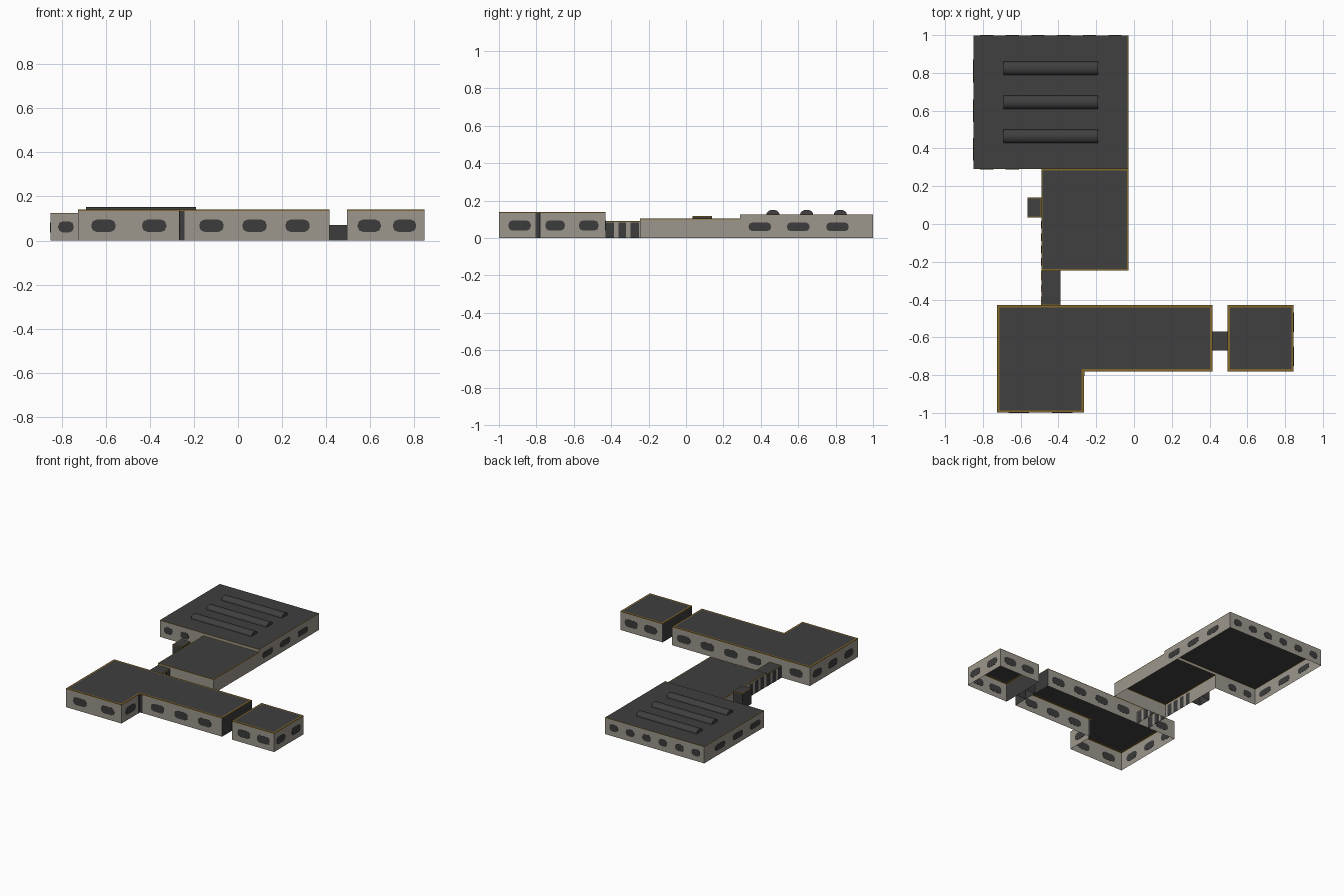
import bpy, bmesh, math
from mathutils import Vector

if "Cube" in bpy.data.objects:
    bpy.data.objects.remove(bpy.data.objects["Cube"])


def material(name, col):
    m = bpy.data.materials.new(name)
    m.diffuse_color = (*col, 1)
    m.use_nodes = True
    m.node_tree.nodes["Principled BSDF"].inputs["Base Color"].default_value = m.diffuse_color
    return m


WALL = material("warm_grey_wall", (0.335, 0.305, 0.265))
ROOF = material("charcoal_roof", (0.05, 0.05, 0.05))
GLASS = material("dark_glass", (0.045, 0.045, 0.045))
GOLD = material("gold_trim", (0.23, 0.14, 0.025))


def finish(bm, name, mats):
    bmesh.ops.recalc_face_normals(bm, faces=bm.faces[:])
    me = bpy.data.meshes.new(name)
    bm.to_mesh(me)
    bm.free()
    for m in mats:
        me.materials.append(m)
    ob = bpy.data.objects.new(name, me)
    bpy.context.collection.objects.link(ob)
    return ob


def walls(name, pts, h, z0=0.0, closed=True, mat=WALL, trim=0.005, dark=()):
    """Thin wall sheet along a plan outline, with a gold band at the top."""
    bm = bmesh.new()
    rows = [[bm.verts.new((x, y, z)) for x, y in pts] for z in (z0, h - trim, h)]
    n = len(pts)
    for k in range(2):
        for i in range(n if closed else n - 1):
            j = (i + 1) % n
            f = bm.faces.new((rows[k][i], rows[k][j], rows[k + 1][j], rows[k + 1][i]))
            f.material_index = 1 if k else (2 if i in dark else 0)
    return finish(bm, name, [mat, GOLD, GLASS])


def roof(name, pts, h, rim):
    """Flat roof with a gold rim inset around its edge."""
    bm = bmesh.new()
    f = bm.faces.new([bm.verts.new((x, y, h)) for x, y in pts])
    f.normal_update()
    ring = bmesh.ops.inset_region(bm, faces=[f], thickness=rim, use_boundary=True,
                                  use_even_offset=True)
    for r in ring["faces"]:
        r.material_index = 1
    return finish(bm, name, [ROOF, GOLD])


def rect(x0, x1, y0, y1):
    return [(x0, y0), (x1, y0), (x1, y1), (x0, y1)]


def box(name, x0, x1, y0, y1, z0, z1, mat):
    bm = bmesh.new()
    bmesh.ops.create_cube(bm, size=1)
    for v in bm.verts:
        v.co = Vector(((x0, x1)[v.co.x > 0], (y0, y1)[v.co.y > 0], (z0, z1)[v.co.z > 0]))
    return finish(bm, name, [mat])


def windows(name, axis, at, centres, w, h, z):
    """Rounded window plates passing through a wall; axis is the wall normal."""
    bm = bmesh.new()
    r, t = h * 0.42, 0.0015
    for c in centres:
        out = []
        for q, (sx, sz) in enumerate(((1, 1), (-1, 1), (-1, -1), (1, -1))):
            for k in range(3):
                a = math.radians(90 * q + 45 * k)
                out.append((c + sx * (w / 2 - r) + r * math.cos(a),
                            z + sz * (h / 2 - r) + r * math.sin(a)))
        rings = []
        for d in (at - t, at + t):
            rings.append([bm.verts.new((u, d, v) if axis == "y" else (d, u, v)) for u, v in out])
        bm.faces.new(rings[0])
        bm.faces.new(rings[1])
        for i in range(12):
            j = (i + 1) % 12
            bm.faces.new((rings[0][i], rings[0][j], rings[1][j], rings[1][i]))
    return finish(bm, name, [GLASS])


# North hall, open below and joined to the middle hall
walls("north_hall_walls", [(-0.03, 0.29), (-0.03, 0.9985), (-0.85, 0.9985), (-0.85, 0.29), (-0.49, 0.29)],
      0.125, closed=False, trim=0.003)
walls("north_hall_step", [(-0.49, 0.29), (-0.03, 0.29)], 0.125, z0=0.105, closed=False, trim=0.003)
roof("north_hall_roof", rect(-0.85, -0.03, 0.29, 0.9985), 0.125, 0.004)
sides = (0.395, 0.60, 0.81)
windows("north_hall_right_windows", "x", -0.03, sides, 0.12, 0.045, 0.06)
windows("north_hall_left_windows", "x", -0.85, sides, 0.12, 0.045, 0.06)
windows("north_hall_back_windows", "y", 0.9985, [-0.78 + 0.136 * i for i in range(6)], 0.07, 0.05, 0.062)
windows("north_hall_front_windows", "y", 0.29, (-0.78, -0.645), 0.07, 0.05, 0.062)

# Barrel skylights on the north roof
for n, y in enumerate((0.465, 0.645, 0.825)):
    bm = bmesh.new()
    ends = []
    for x in (-0.69, -0.19):
        ends.append([bm.verts.new((x, y + 0.035 * math.cos(math.pi * i / 12),
                                   0.125 + 0.026 * math.sin(math.pi * i / 12))) for i in range(13)])
    for i in range(12):
        bm.faces.new((ends[0][i], ends[0][i + 1], ends[1][i + 1], ends[1][i])).smooth = True
    for e in ends:
        bm.faces.new(e)
    finish(bm, f"skylight_{n + 1}", [ROOF])

# Middle hall
walls("middle_hall_walls", [(-0.49, 0.29), (-0.49, -0.245), (-0.03, -0.245), (-0.03, 0.29)],
      0.105, closed=False)
roof("middle_hall_roof", rect(-0.49, -0.03, -0.245, 0.29), 0.105, 0.006)
for i, y in enumerate((-0.20, -0.135, -0.07, -0.005)):
    box(f"middle_hall_tall_window_{i + 1}", -0.4915, -0.4885, y - 0.02, y + 0.02, 0.004, 0.09, GLASS)

# Side porch
walls("side_porch_walls", rect(-0.565, -0.49, 0.035, 0.14), 0.118, mat=GLASS)
roof("side_porch_roof", rect(-0.565, -0.49, 0.035, 0.14), 0.118, 0.005)

# Colonnade passage between middle hall and main wing
for n, x in (("left", -0.49), ("right", -0.39)):
    walls(f"passage_{n}_wall", [(x, -0.43), (x, -0.245)], 0.09, closed=False)
    for i, (a, b) in enumerate(((-0.428, -0.385), (-0.36, -0.322), (-0.298, -0.25))):
        box(f"passage_{n}_glass_{i + 1}", x - 0.0015, x + 0.0015, a, b, 0, 0.083, GLASS)
roof("passage_roof", rect(-0.49, -0.39, -0.43, -0.245), 0.09, 0.003)

# Main L-shaped wing, with a dark end wall facing the pavilion
ell = [(-0.725, -0.9985), (-0.265, -0.9985), (-0.265, -0.78), (0.415, -0.78), (0.415, -0.43), (-0.725, -0.43)]
walls("main_wing_walls", ell, 0.14, dark=(3,))
roof("main_wing_roof", ell, 0.14, 0.012)
windows("main_wing_end_windows", "y", -0.9985, (-0.61, -0.38), 0.11, 0.055, 0.067)
windows("main_wing_front_windows", "y", -0.78, (-0.12, 0.075, 0.27), 0.11, 0.055, 0.067)
windows("main_wing_back_windows", "y", -0.43, (-0.61, -0.265, -0.07, 0.125, 0.32), 0.11, 0.055, 0.067)
windows("main_wing_left_windows", "x", -0.725, (-0.89, -0.70, -0.52), 0.105, 0.055, 0.067)
windows("main_wing_inner_window", "x", -0.265, (-0.89,), 0.12, 0.055, 0.067)

# Dark strips in the inner corner
box("inner_corner_strip_front", -0.265, -0.243, -0.782, -0.779, 0, 0.134, GLASS)
box("inner_corner_strip_side", -0.266, -0.263, -0.805, -0.78, 0, 0.134, GLASS)

# Link between main wing and east pavilion
for n, y in (("front", -0.67), ("back", -0.57)):
    walls(f"link_{n}_wall", [(0.415, y), (0.495, y)], 0.07, closed=False, mat=GLASS, trim=0.001)
roof("link_roof", rect(0.415, 0.495, -0.67, -0.57), 0.07, 0.001)

# East pavilion, with a dark wall facing the main wing
pav = rect(0.495, 0.845, -0.78, -0.43)
walls("east_pavilion_walls", pav, 0.14, dark=(3,))
roof("east_pavilion_roof", pav, 0.14, 0.012)
for n, y in (("front", -0.78), ("back", -0.43)):
    windows(f"east_pavilion_{n}_windows", "y", y, (0.595, 0.755), 0.105, 0.055, 0.067)
windows("east_pavilion_right_windows", "x", 0.845, (-0.70, -0.52), 0.105, 0.055, 0.067)
